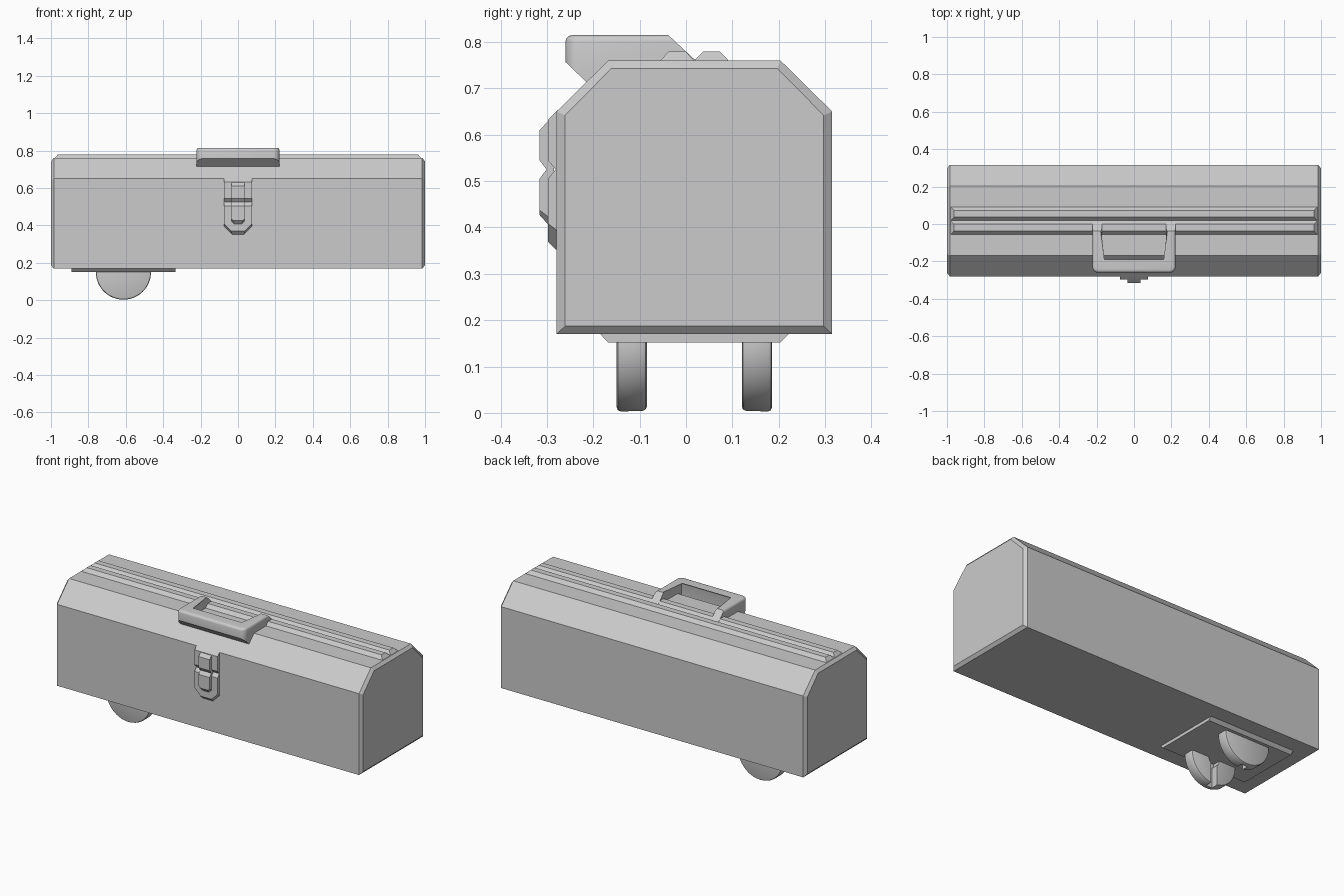
import bpy, bmesh, math
from mathutils import Vector, Matrix

if "Cube" in bpy.data.objects:
    bpy.data.objects.remove(bpy.data.objects["Cube"], do_unlink=True)

GREY = bpy.data.materials.new("tool_box_grey")
GREY.use_nodes = True
GREY.diffuse_color = (0.6, 0.6, 0.6, 1)
GREY.node_tree.nodes["Principled BSDF"].inputs["Base Color"].default_value = (0.6, 0.6, 0.6, 1)

MID_Y = 0.018
END_X = 0.985


def finish(bm, name, smooth=None):
    bmesh.ops.recalc_face_normals(bm, faces=bm.faces[:])
    mesh = bpy.data.meshes.new(name)
    bm.to_mesh(mesh)
    bm.free()
    mesh.materials.append(GREY)
    obj = bpy.data.objects.new(name, mesh)
    bpy.context.collection.objects.link(obj)
    if smooth:
        smooth_object(obj, smooth)
    return obj


def smooth_object(obj, degrees):
    bpy.ops.object.select_all(action='DESELECT')
    obj.select_set(True)
    bpy.context.view_layer.objects.active = obj
    bpy.ops.object.shade_smooth_by_angle(angle=math.radians(degrees))


def loft(rings):
    """Join equal rings of points and cap both ends."""
    bm = bmesh.new()
    rows = [[bm.verts.new(p) for p in ring] for ring in rings]
    n = len(rows[0])
    for a, b in zip(rows, rows[1:]):
        for i in range(n):
            j = (i + 1) % n
            bm.faces.new((a[i], a[j], b[j], b[i]))
    bm.faces.new(rows[0])
    bm.faces.new(rows[-1])
    return bm


def extrude_x(profile, x0, x1):
    return loft([[(x, y, z) for y, z in profile] for x in (x0, x1)])


def slice_off(bm, point, normal):
    """Remove what lies on the normal's side of a plane and close the cut."""
    bmesh.ops.bisect_plane(bm, geom=bm.verts[:] + bm.edges[:] + bm.faces[:],
                           plane_co=point, plane_no=normal, clear_outer=True)
    bmesh.ops.holes_fill(bm, edges=[e for e in bm.edges if e.is_boundary])


# Box body: eight-sided end outline, shrunk at both ends for the chamfer
def box_ring(x, side, bottom, shoulder, top_half, top):
    half = [(side, bottom), (side, shoulder), (top_half, top)]
    pts = half + [(-y, z) for y, z in reversed(half)]
    return [(x, y + MID_Y, z) for y, z in pts]


outer = (0.2975, 0.17, 0.65, 0.186, 0.76)
inner = (0.279, 0.187, 0.642, 0.179, 0.743)
body = loft([box_ring(-1, *inner), box_ring(-END_X, *outer),
             box_ring(END_X, *outer), box_ring(1, *inner)])
finish(body, "box_body")

# Two raised ribs along the lid, with sloped ends
for name, y in (("front_lid_rib", MID_Y - 0.037), ("back_lid_rib", MID_Y + 0.037)):
    rings = []
    for z, hx, hy in ((0.755, END_X, 0.0415), (0.78, 0.962, 0.018)):
        rings.append([(-hx, y - hy, z), (hx, y - hy, z), (hx, y + hy, z), (-hx, y + hy, z)])
    finish(loft(rings), name)

# Carrying handle: U outline with rounded corners
outline = [(-0.172, 0.03), (-0.222, 0.03)]
for corner_x, start in ((-0.192, 180), (0.192, 270)):
    for k in range(5):
        a = math.radians(start + 22.5 * k)
        outline.append((corner_x + 0.03 * math.cos(a), -0.23 + 0.03 * math.sin(a)))
outline += [(0.222, 0.03), (0.172, 0.03), (0.172, -0.205), (-0.172, -0.205)]
handle = loft([[(x, y, z) for x, y in outline] for z in (0.69, 0.815)])
rim = [e for e in handle.edges if all(v.co.z > 0.8 for v in e.verts)]
bmesh.ops.bevel(handle, geom=rim, offset=0.014, segments=3, profile=0.5, affect='EDGES')
slice_off(handle, Vector((0, -0.26, 0.757)), Vector((0, -0.69, -0.72)))
slice_off(handle, Vector((0, -0.038, 0.815)), Vector((0, 0.68, 0.73)))
finish(handle, "carrying_handle", 35)


# Front latch: base plate and strap, each split by a V-shaped hinge groove
def latch_part(name, profile, half_width, cut_z, cut_y, cut_in):
    bm = extrude_x(profile, -half_width, half_width)
    for side in (-1, 1):
        slice_off(bm, Vector((side * half_width, cut_y, cut_z)),
                  Vector((side * cut_in, -0.6, -0.8)).normalized())
    finish(bm, name)


latch_part("latch_base", [(-0.27, 0.659), (-0.28, 0.65), (-0.298, 0.632), (-0.298, 0.545),
                          (-0.281, 0.525), (-0.298, 0.505), (-0.298, 0.37),
                          (-0.28, 0.352), (-0.27, 0.352)], 0.075, 0.395, -0.28, 0.8)
latch_part("latch_strap", [(-0.285, 0.642), (-0.316, 0.61), (-0.316, 0.545),
                           (-0.301, 0.525), (-0.316, 0.505), (-0.316, 0.427),
                           (-0.298, 0.407), (-0.285, 0.407)], 0.036, 0.424, -0.298, 0.8)

# Wheel mounting plate under the box, tapered front and back
finish(extrude_x([(-0.187, 0.172), (-0.168, 0.152), (0.204, 0.152), (0.223, 0.172)],
                 -0.89, -0.335), "wheel_plate")

# Pair of wheels, mirrored, each with an axle socket and slot on its inner side
WHEEL_X, WHEEL_Z, RADIUS, HALF = -0.6125, 0.1505, 0.1475, 0.0325


def cylinder(radius, depth, center, segments):
    bm = bmesh.new()
    bmesh.ops.create_cone(bm, cap_ends=True, segments=segments, radius1=radius,
                          radius2=radius, depth=depth,
                          matrix=Matrix.Translation(center) @ Matrix.Rotation(math.pi / 2, 4, 'X'))
    return bm


for name, side in (("front_wheel", -1), ("back_wheel", 1)):
    y = MID_Y + side * 0.135
    bm = cylinder(RADIUS, 2 * HALF, Vector((WHEEL_X, y, WHEEL_Z)), 64)
    rims = [e for e in bm.edges if abs(e.verts[0].co.y - e.verts[1].co.y) < 1e-4]
    bmesh.ops.bevel(bm, geom=rims, offset=0.009, segments=2, profile=0.5, affect='EDGES')
    wheel = finish(bm, name)

    inner_y = y - side * HALF
    socket = finish(cylinder(0.035, 0.09, Vector((WHEEL_X, inner_y, WHEEL_Z)), 24), "socket_cutter")
    bm = bmesh.new()
    bmesh.ops.create_cube(bm, size=1, matrix=Matrix.Translation((WHEEL_X, inner_y, WHEEL_Z - 0.1))
                          @ Matrix.Diagonal((0.04, 0.08, 0.2, 1)))
    slot = finish(bm, "slot_cutter")
    bpy.context.view_layer.objects.active = wheel
    for cutter in (socket, slot):
        cutter.hide_render = True
        mod = wheel.modifiers.new("cut", 'BOOLEAN')
        mod.operation = 'DIFFERENCE'
        mod.solver = 'EXACT'
        mod.object = cutter
        bpy.ops.object.modifier_apply(modifier=mod.name)
        bpy.data.objects.remove(cutter, do_unlink=True)
    smooth_object(wheel, 35)
